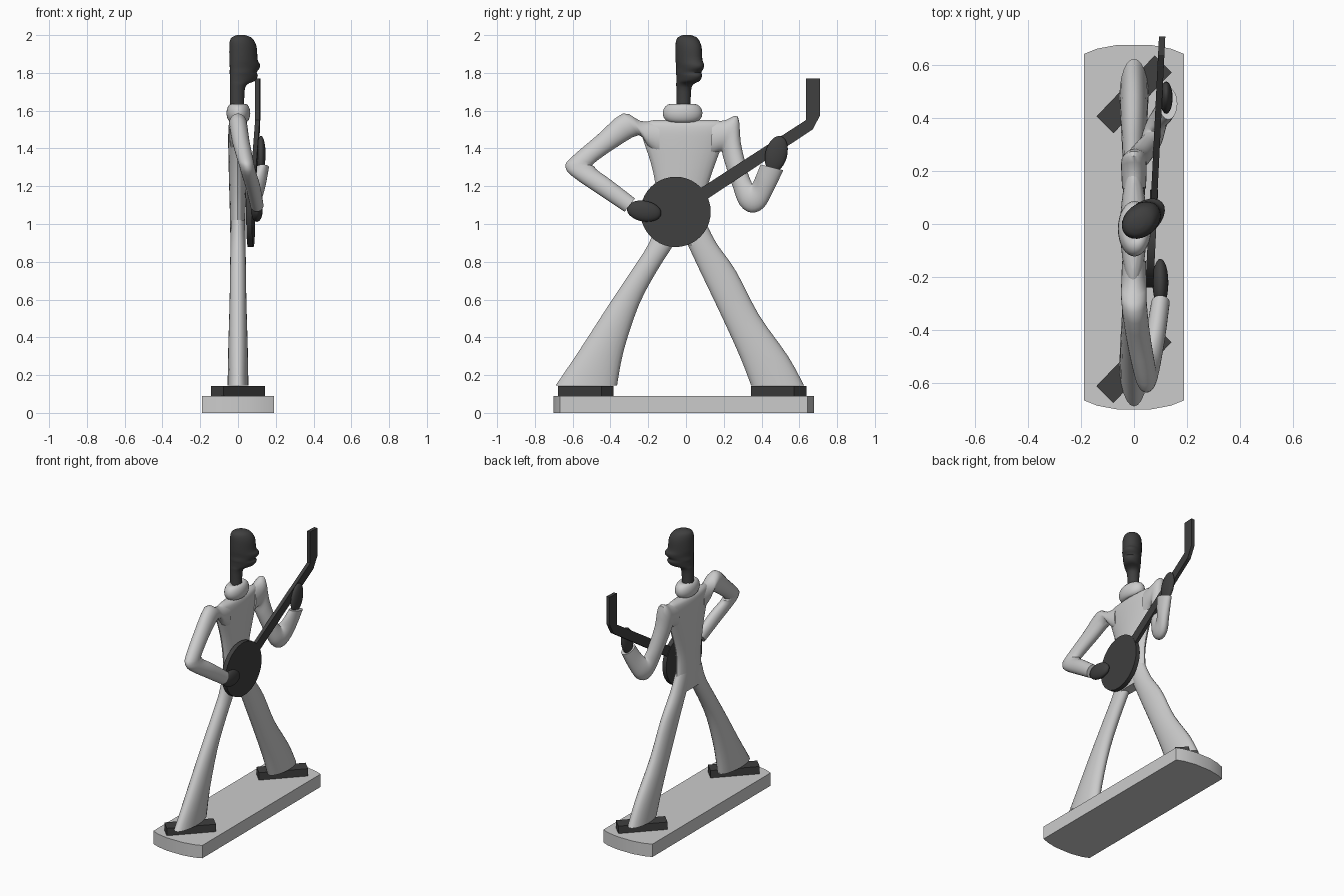
import bpy, bmesh
from math import sin, cos, pi, radians
from mathutils import Vector as V

if "Cube" in bpy.data.objects:
    bpy.data.objects.remove(bpy.data.objects["Cube"])

dark = bpy.data.materials.new("dark")
dark.diffuse_color = (0.05, 0.05, 0.05, 1)
dark.use_nodes = True
dark.node_tree.nodes["Principled BSDF"].inputs["Base Color"].default_value = dark.diffuse_color


def finish(name, bm, mat=None, smooth=40):
    bmesh.ops.recalc_face_normals(bm, faces=bm.faces)
    me = bpy.data.meshes.new(name)
    bm.to_mesh(me)
    bm.free()
    ob = bpy.data.objects.new(name, me)
    bpy.context.collection.objects.link(ob)
    if mat:
        me.materials.append(mat)
    bpy.ops.object.select_all(action='DESELECT')
    ob.select_set(True)
    bpy.context.view_layer.objects.active = ob
    bpy.ops.object.shade_smooth_by_angle(angle=radians(smooth))
    return ob


def spline(keys, steps):
    """Catmull-Rom through tuples of vectors"""
    out = []
    for i in range(len(keys) - 1):
        quad = [keys[max(0, i - 1)], keys[i], keys[i + 1], keys[min(len(keys) - 1, i + 2)]]
        for s in range(steps):
            t = s / steps
            out.append([0.5 * (2 * b + (c - a) * t + (2 * a - 5 * b + 4 * c - d) * t * t
                               + (3 * b - a - 3 * c + d) * t ** 3) for a, b, c, d in zip(*quad)])
    return out + [keys[-1]]


def loft(name, keys, mat=None, steps=3, sides=24):
    """Skin of ellipses; each key is (edge point, opposite edge point, half-width vector)"""
    bm = bmesh.new()
    rings = []
    for p, q, side in spline(keys, steps):
        c, r = (p + q) / 2, (q - p) / 2
        rings.append([bm.verts.new(c + r * cos(2 * pi * k / sides) + side * sin(2 * pi * k / sides))
                      for k in range(sides)])
    for a, b in zip(rings, rings[1:]):
        for k in range(sides):
            bm.faces.new((a[k], a[k - 1], b[k - 1], b[k]))
    bm.faces.new(rings[0])
    bm.faces.new(rings[-1])
    return finish(name, bm, mat)


def limb(name, rows):
    """rows: y1, z1, y2, z2, x centre, x half-thickness"""
    return loft(name, [(V((x, a, b)), V((x, c, d)), V((h, 0, 0))) for a, b, c, d, x, h in rows])


def prism(name, pts, vec, mat=None):
    bm = bmesh.new()
    f = bm.faces.new([bm.verts.new(p) for p in pts])
    new = bmesh.ops.extrude_face_region(bm, geom=[f])["geom"]
    bmesh.ops.translate(bm, vec=vec, verts=[v for v in new if isinstance(v, bmesh.types.BMVert)])
    return finish(name, bm, mat, 25)


# base slab with bowed ends
end = [(-0.19, 0.655), (-0.14, 0.675), (-0.06, 0.69), (0.06, 0.69), (0.14, 0.675), (0.19, 0.655)]
outline = end + [(-x, -y) for x, y in end]
prism("base", [(x, y - 0.012, 0) for x, y in outline], (0, 0, 0.09))

# shoes, turned 45 degrees
for name, y in (("left_shoe", -0.53), ("right_shoe", 0.49)):
    u, w = V((0.11, 0.115, 0)), V((-0.032, 0.032, 0))
    c = V((0, y, 0.09))
    prism(name, [c + u + w, c - u + w, c - u - w, c + u - w], (0, 0, 0.052), dark)

# flared legs
left = [(.145, -.69, -.365, .055), (.33, -.565, -.33, .052), (.57, -.41, -.25, .045),
        (.75, -.29, -.155, .042), (.9, -.195, -.06, .04), (1.02, -.155, .0, .038)]
right = [(.145, .345, .625, .055), (.3, .285, .54, .052), (.52, .185, .385, .045),
         (.75, .075, .265, .042), (.9, .005, .16, .04), (1.02, -.05, .1, .038)]
for name, rows in (("left_leg", left), ("right_leg", right)):
    limb(name, [(a, z, b, z, 0, h) for z, a, b, h in rows])

# torso
torso = [(.89, -.19, .15, .036), (.98, -.16, .11, .04), (1.1, -.15, .1, .042), (1.2, -.16, .115, .045),
         (1.32, -.185, .155, .048), (1.44, -.225, .2, .05), (1.5, -.24, .22, .048),
         (1.535, -.225, .21, .038), (1.55, -.17, .16, .015)]
limb("torso", [(a, z, b, z, -.002, h) for z, a, b, h in torso])

# sleeves
limb("left_arm", [
    (-.14, 1.54, -.14, 1.36, 0, .045), (-.24, 1.545, -.20, 1.41, 0, .048),
    (-.335, 1.585, -.25, 1.47, 0, .048), (-.47, 1.47, -.37, 1.405, .015, .046),
    (-.61, 1.35, -.49, 1.32, .04, .042), (-.638, 1.305, -.485, 1.305, .048, .04),
    (-.605, 1.255, -.47, 1.285, .057, .04), (-.46, 1.155, -.40, 1.235, .08, .038),
    (-.325, 1.065, -.27, 1.135, .1, .035)])
limb("right_arm", [
    (.13, 1.36, .14, 1.54, 0, .045), (.185, 1.385, .21, 1.55, 0, .048), (.195, 1.36, .275, 1.568, 0, .048),
    (.21, 1.31, .29, 1.43, .015, .046), (.25, 1.19, .325, 1.28, .045, .044),
    (.285, 1.1, .345, 1.225, .065, .042), (.345, 1.06, .352, 1.215, .075, .042),
    (.41, 1.085, .36, 1.23, .088, .04), (.46, 1.17, .375, 1.265, .11, .038),
    (.515, 1.285, .395, 1.315, .13, .034)])

# rolled collar
bpy.ops.mesh.primitive_torus_add(location=(0.002, -0.018, 1.587), major_radius=0.06, minor_radius=0.045,
                                 major_segments=32, minor_segments=16)
collar = bpy.context.object
collar.name = "collar"
collar.scale = (0.6, 1, 1.1)
bpy.ops.object.shade_smooth()

# neck and head, turned to face diagonally
f, s = V((cos(radians(40)), sin(radians(40)), 0)), V((-sin(radians(40)), cos(radians(40)), 0))
head = [(1.55, -.038, .038, .038), (1.7, -.038, .04, .038), (1.74, -.038, .06, .044), (1.757, -.038, .112, .05),
        (1.785, -.038, .132, .055), (1.802, -.038, .122, .057), (1.825, -.038, .143, .058),
        (1.845, -.039, .145, .06), (1.87, -.039, .128, .061), (1.93, -.039, .122, .061),
        (1.965, -.037, .108, .056), (1.988, -.025, .085, .045), (2.0, .005, .05, .02)]
loft("head", [(V((-.005, -.013, z)) + f * a, V((-.005, -.013, z)) + f * b, s * w) for z, a, b, w in head], dark)


# round-bodied instrument, slightly swung outward
def plane(pts, off):
    return [(0.069 + 0.05 * y + off, y, z) for y, z in pts]


disc = [(-0.055 + 0.186 * cos(2 * pi * k / 40), 1.064 + 0.186 * sin(2 * pi * k / 40)) for k in range(40)]
prism("instrument_body", plane(disc, -0.014), (0.03, 0, 0), dark)
neck = [(0.04, 1.085), (0.67, 1.5), (0.71, 1.575), (0.71, 1.77), (0.635, 1.77), (0.635, 1.55), (0.0, 1.14)]
prism("instrument_neck", plane(neck, -0.01), (0.024, 0, 0), dark)

# hands
for name, loc, size, tilt in (("left_hand", (.1, -.222, 1.068), (.03, .092, .055), -10),
                              ("right_hand", (.122, .478, 1.37), (.024, .058, .098), -14)):
    bpy.ops.mesh.primitive_uv_sphere_add(segments=24, ring_count=14, radius=1, location=loc,
                                         rotation=(radians(tilt), 0, 0), scale=size)
    hand = bpy.context.object
    hand.name = name
    hand.data.materials.append(dark)
    bpy.ops.object.shade_smooth()
